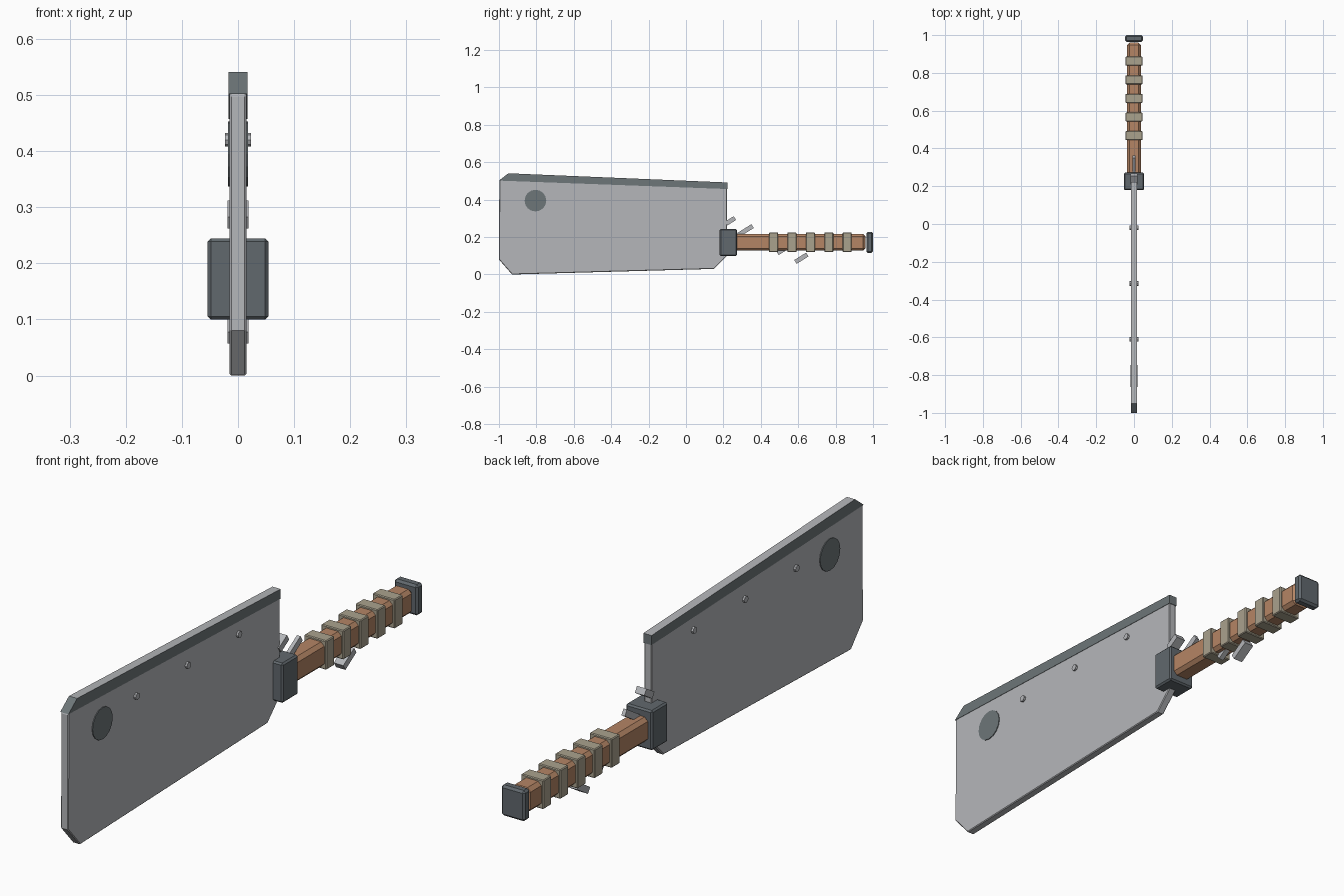
import bpy, bmesh, math
from mathutils import Matrix

if "Cube" in bpy.data.objects:
    bpy.data.objects.remove(bpy.data.objects["Cube"])


def material(name, rgb):
    m = bpy.data.materials.new(name)
    m.diffuse_color = (*rgb, 1)
    m.use_nodes = True
    m.node_tree.nodes["Principled BSDF"].inputs["Base Color"].default_value = m.diffuse_color
    return m


STEEL = material("light steel", (0.46, 0.47, 0.49))
DARK = material("dark steel", (0.155, 0.18, 0.19))
IRON = material("iron", (0.12, 0.14, 0.155))
WOOD = material("wood", (0.46, 0.235, 0.13))
WRAP = material("wrap", (0.40, 0.36, 0.27))


def finish(name, bm, mats, bevel=0):
    bmesh.ops.recalc_face_normals(bm, faces=bm.faces)
    me = bpy.data.meshes.new(name)
    bm.to_mesh(me)
    bm.free()
    for m in mats:
        me.materials.append(m)
    ob = bpy.data.objects.new(name, me)
    bpy.context.collection.objects.link(ob)
    if bevel:
        mod = ob.modifiers.new("bevel", 'BEVEL')
        mod.width = bevel
        mod.segments = 1
        mod.limit_method = 'ANGLE'
        mod.angle_limit = math.radians(50)
    return ob


def plate(name, pts, half, mats, bevel=0):
    """Extrude a y/z outline symmetrically along x."""
    bm = bmesh.new()
    f = bm.faces.new([bm.verts.new((-half, y, z)) for y, z in pts])
    ext = bmesh.ops.extrude_face_region(bm, geom=[f])
    verts = [v for v in ext["geom"] if isinstance(v, bmesh.types.BMVert)]
    bmesh.ops.translate(bm, verts=verts, vec=(2 * half, 0, 0))
    return finish(name, bm, mats, bevel)


def box(name, y, z, size, mat, bevel=0, tilt=0):
    bm = bmesh.new()
    mtx = (Matrix.Translation((0, y, z)) @ Matrix.Rotation(math.radians(tilt), 4, 'X')
           @ Matrix.Diagonal((*size, 1)))
    bmesh.ops.create_cube(bm, size=1, matrix=mtx)
    return finish(name, bm, [mat], bevel)


def disc(name, y, z, r, half, mat, sides):
    bm = bmesh.new()
    mtx = Matrix.Translation((0, y, z)) @ Matrix.Rotation(math.pi / 2, 4, 'Y')
    bmesh.ops.create_cone(bm, cap_ends=True, segments=sides, radius1=r, radius2=r,
                          depth=2 * half, matrix=mtx)
    return finish(name, bm, [mat])


# Blade with clipped corners
plate("blade", [(-1, 0.08), (-0.93, 0), (0.15, 0.03), (0.22, 0.10),
                (0.22, 0.488), (-0.95, 0.538), (-0.998, 0.50)], 0.015, [STEEL], 0.003)

# Spine band: dark sides, light top
spine = plate("spine", [(-1, 0.502), (-0.95, 0.541), (0.222, 0.492), (0.222, 0.457)],
              0.0165, [DARK, STEEL])
for p in spine.data.polygons:
    p.material_index = 1 if p.normal.z > 0.9 else 0

# Dark round inset and rivets along the blade
disc("blade_disc", -0.805, 0.395, 0.058, 0.018, DARK, 16)
for i, y in enumerate((-0.61, -0.315, -0.02)):
    disc(f"rivet_{i + 1}", y, 0.42, 0.012, 0.023, STEEL, 8)

# Guard, handle and pommel
box("guard", 0.226, 0.172, (0.108, 0.092, 0.145), IRON, 0.006)
box("handle", 0.61, 0.172, (0.074, 0.70, 0.09), WOOD, 0.013)
box("pommel", 0.982, 0.172, (0.096, 0.036, 0.112), IRON, 0.008)

# Wraps around the handle
for i in range(5):
    box(f"wrap_{i + 1}", 0.468 + 0.0985 * i, 0.172, (0.09, 0.048, 0.106), WRAP, 0.003)

# Loose tilted metal slivers: y, z, length, width
for i, (y, z, length, width) in enumerate([(0.238, 0.287, 0.055, 0.038),
                                           (0.318, 0.235, 0.09, 0.014),
                                           (0.51, 0.127, 0.05, 0.02),
                                           (0.617, 0.087, 0.075, 0.038)]):
    box(f"sliver_{i + 1}", y, z, (width, length, 0.024), STEEL, 0, 32)
